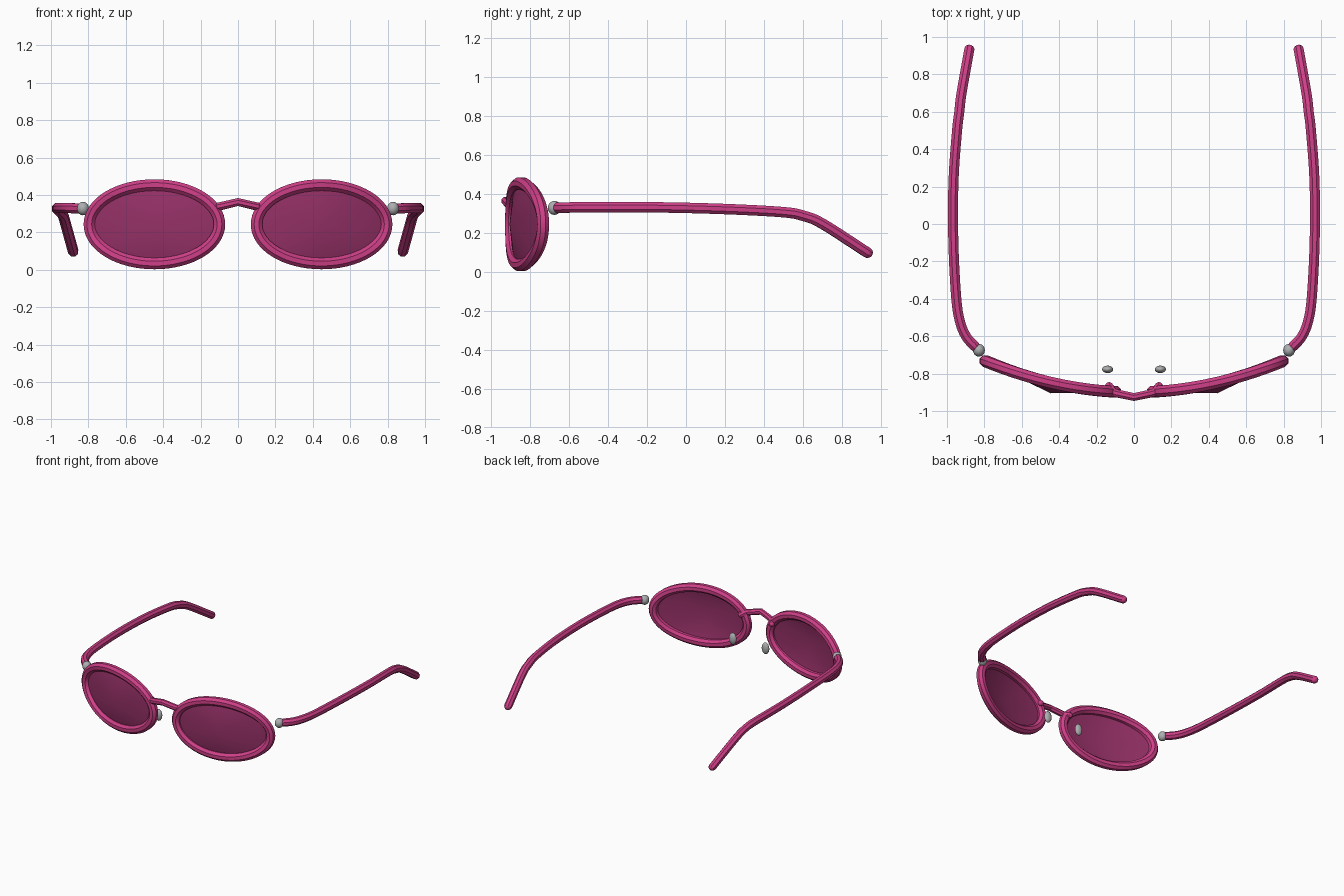
import bpy, bmesh, math
from mathutils import Vector

cube = bpy.data.objects.get("Cube")
if cube:
    bpy.data.objects.remove(cube, do_unlink=True)


def material(name, rgb):
    m = bpy.data.materials.new(name)
    m.use_nodes = True
    m.diffuse_color = (*rgb, 1)
    m.node_tree.nodes["Principled BSDF"].inputs["Base Color"].default_value = (*rgb, 1)
    return m


PINK = material("raspberry_pink", (0.62, 0.05, 0.245))
TINT = material("dark_pink_lens", (0.30, 0.03, 0.135))
METAL = material("hinge_grey", (0.42, 0.43, 0.44))


def finish(bm, name, mat, angle=30, fix_normals=True):
    if fix_normals:
        bmesh.ops.recalc_face_normals(bm, faces=bm.faces[:])
    mesh = bpy.data.meshes.new(name)
    bm.to_mesh(mesh)
    bm.free()
    mesh.materials.append(mat)
    ob = bpy.data.objects.new(name, mesh)
    bpy.context.collection.objects.link(ob)
    bpy.ops.object.select_all(action='DESELECT')
    ob.select_set(True)
    bpy.context.view_layer.objects.active = ob
    bpy.ops.object.shade_smooth_by_angle(angle=math.radians(angle))
    return ob


def smooth_path(points, steps=5):
    """Catmull-Rom curve through the points."""
    p = [Vector(q) for q in points]
    p = [2 * p[0] - p[1]] + p + [2 * p[-1] - p[-2]]
    out = []
    for a, b, c, d in zip(p, p[1:], p[2:], p[3:]):
        for i in range(steps):
            t = i / steps
            out.append(0.5 * (2 * b + (c - a) * t + (2 * a - 5 * b + 4 * c - d) * t * t
                              + (3 * b - a - 3 * c + d) * t ** 3))
    return out + [p[-2]]


def tube(name, points, radius, ref, closed=False, sides=8):
    """Eight-sided tube along a path, with rounded ends when open."""
    pts = [Vector(q) for q in points]
    n = len(pts)
    rows = []
    for i, p in enumerate(pts):
        a = pts[i - 1] if closed or i else p
        b = pts[(i + 1) % n] if closed or i < n - 1 else p
        rows.append((p, (b - a).normalized(), radius))
    if not closed:
        start, end = rows[0], rows[-1]
        for k in (25, 50, 72):
            s, c = math.sin(math.radians(k)), math.cos(math.radians(k))
            rows.insert(0, (start[0] - start[1] * radius * s, start[1], radius * c))
            rows.append((end[0] + end[1] * radius * s, end[1], radius * c))
    bm = bmesh.new()
    rings = []
    for p, t, r in rows:
        u = t.cross(Vector(ref)).normalized()
        v = u.cross(t)
        angles = [math.tau * (k + 0.5) / sides for k in range(sides)]
        rings.append([bm.verts.new(p + (u * math.cos(a) + v * math.sin(a)) * r) for a in angles])
    pairs = list(zip(rings, rings[1:])) + ([(rings[-1], rings[0])] if closed else [])
    for a, b in pairs:
        for k in range(sides):
            j = (k + 1) % sides
            bm.faces.new((a[k], a[j], b[j], b[k]))
    if not closed:
        bm.faces.new(rings[0])
        bm.faces.new(rings[-1])
    return finish(bm, name, PINK)


def ellipsoid(name, centre, size):
    bm = bmesh.new()
    bmesh.ops.create_uvsphere(bm, u_segments=16, v_segments=10, radius=1)
    bmesh.ops.scale(bm, vec=size, verts=bm.verts)
    bmesh.ops.translate(bm, vec=centre, verts=bm.verts)
    return finish(bm, name, METAL, 60)


def rim_path(side, count=64):
    """Ellipse wrapped onto the curved front."""
    out = []
    for i in range(count):
        a = math.tau * i / count
        x = 0.447 + 0.348 * math.cos(a)
        out.append(Vector((side * x, -0.9 + 0.265 * x * x, 0.243 + 0.21 * math.sin(a))))
    return out


TEMPLE = [(0.85, -0.655, 0.328), (0.895, -0.605, 0.329), (0.928, -0.53, 0.33),
          (0.95, -0.40, 0.33), (0.966, -0.09, 0.329), (0.965, 0.23, 0.32),
          (0.946, 0.50, 0.305), (0.934, 0.60, 0.287), (0.922, 0.70, 0.246),
          (0.881, 0.93, 0.098)]

for label, s in (("left", 1), ("right", -1)):
    rim = rim_path(s)
    tube(label + "_rim", rim, 0.033, (0, 1, 0), closed=True)

    # Lens: shallow cone with its tip pushed forward
    bm = bmesh.new()
    tip = bm.verts.new((s * 0.447, -0.905, 0.243))
    edge = [bm.verts.new(p) for p in rim]
    for a, b in zip(edge, edge[1:] + edge[:1]):
        bm.faces.new((tip, a, b) if s > 0 else (tip, b, a))
    finish(bm, label + "_lens", TINT, 30, fix_normals=False)

    # Side arm, hinge ball and nose pad
    tube(label + "_temple", smooth_path([(s * x, y, z) for x, y, z in TEMPLE]), 0.029, (0, 0, 1))
    ellipsoid(label + "_hinge", (s * 0.829, -0.675, 0.327), (0.032, 0.034, 0.036))
    ellipsoid(label + "_nose_pad", (s * 0.141, -0.777, 0.17), (0.03, 0.02, 0.045))

# Bridge between the rims, its ends tucked behind them
half = [(0.132, -0.868, 0.325), (0.105, -0.903, 0.337)]
tube("bridge", [(-x, y, z) for x, y, z in half] + [(0, -0.925, 0.362)] + half[::-1],
     0.023, (0, 0, 1))
